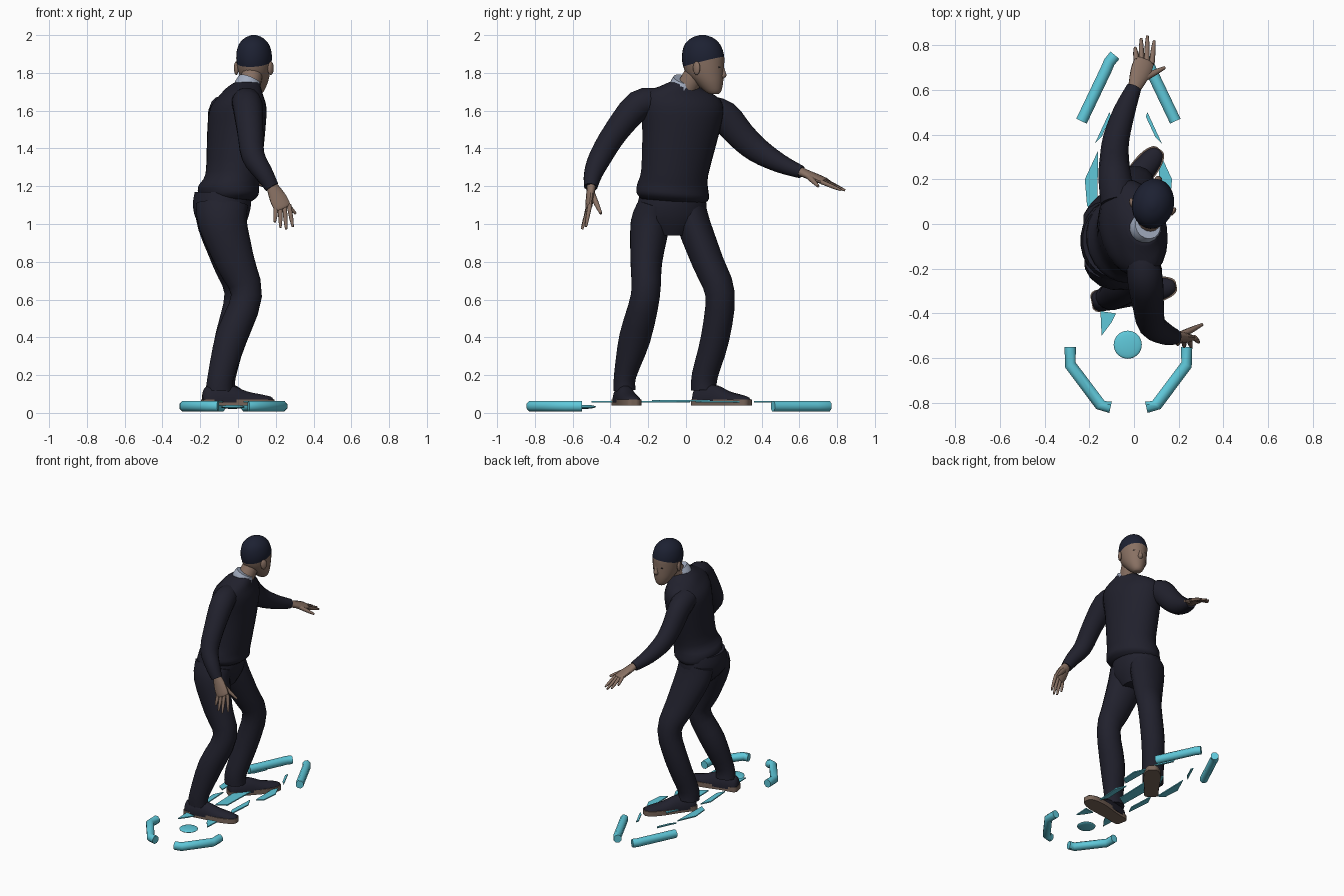
import bpy, bmesh
from math import sin, cos, pi, radians
from mathutils import Vector, Matrix

default_cube = bpy.data.objects.get("Cube")
if default_cube:
    bpy.data.objects.remove(default_cube, do_unlink=True)


def material(name, red, green, blue):
    mat = bpy.data.materials.new(name)
    mat.use_nodes = True
    color = (red, green, blue, 1)
    mat.diffuse_color = color
    shader = next(n for n in mat.node_tree.nodes if n.type == 'BSDF_PRINCIPLED')
    shader.inputs["Base Color"].default_value = color
    shader.inputs["Roughness"].default_value = 0.8
    return mat


NAVY = material("navy_cloth", .015, .015, .026)
HAIR = material("dark_hair", .012, .015, .032)
SKIN = material("skin", .25, .165, .125)
TEAL = material("teal_board", .115, .58, .70)
COLLAR = material("pale_collar", .36, .41, .52)
SOLE = material("brown_sole", .19, .13, .10)
EYE = material("dark_eye", .03, .025, .025)

X, Y, Z = Vector((1, 0, 0)), Vector((0, 1, 0)), Vector((0, 0, 1))


def finish(name, bm, mats, angle=50):
    bmesh.ops.recalc_face_normals(bm, faces=bm.faces)
    mesh = bpy.data.meshes.new(name)
    bm.to_mesh(mesh)
    bm.free()
    for mat in mats:
        mesh.materials.append(mat)
    mesh.shade_smooth()
    mesh.set_sharp_from_angle(angle=radians(angle))
    obj = bpy.data.objects.new(name, mesh)
    bpy.context.scene.collection.objects.link(obj)
    return obj


def spline(rows, steps):
    """Smooth interpolation through rows of section values."""
    rows = [Vector(row) for row in rows]
    result = []
    for i in range(len(rows) - 1):
        p, q = rows[i], rows[i + 1]
        before, after = rows[max(i - 1, 0)], rows[min(i + 2, len(rows) - 1)]
        for step in range(steps):
            t = step / steps
            m, n = (q - before) / 2, (after - p) / 2
            result.append(p * (2*t**3 - 3*t**2 + 1) + m * (t**3 - 2*t**2 + t)
                          + q * (3*t**2 - 2*t**3) + n * (t**3 - t**2))
    return result + [rows[-1]]


def loft_mesh(rows, ref, sides=16, steps=3, normal=None, floor=None):
    """Skin oval sections (x, y, z, half width along ref, half depth)."""
    bm = bmesh.new()
    rows = spline(rows, steps)
    centers = [Vector(row[:3]) for row in rows]
    rings = []
    for i, row in enumerate(rows):
        along = normal or centers[min(i + 1, len(rows) - 1)] - centers[max(i - 1, 0)]
        along = Vector(along).normalized()
        u = (ref - along * ref.dot(along)).normalized()
        v = along.cross(u)
        ring = []
        for k in range(sides):
            a = 2 * pi * (k + .5) / sides
            co = centers[i] + u * row[3] * cos(a) + v * row[4] * sin(a)
            if floor is not None:
                co.z = max(co.z, floor)
            ring.append(bm.verts.new(co))
        rings.append(ring)
    for low, high in zip(rings, rings[1:]):
        for k in range(sides):
            j = (k + 1) % sides
            bm.faces.new((low[k], low[j], high[j], high[k]))
    bm.faces.new(rings[0][::-1])
    bm.faces.new(rings[-1])
    return bm


def loft(name, rows, ref, mat, **options):
    return finish(name, loft_mesh(rows, ref, **options), [mat])


def ball(name, center, size, mat, turn=0):
    bm = bmesh.new()
    bmesh.ops.create_uvsphere(bm, u_segments=20, v_segments=12, radius=1)
    place = Matrix.Translation(center) @ Matrix.Rotation(turn, 4, 'Z')
    bm.transform(place @ Matrix.Diagonal((*size, 1)))
    return finish(name, bm, [mat])


# Sweater, twisted and dipping toward the leading shoulder
loft("sweater", [
    (-.06, -.07, 1.12, .17, .13), (-.05, -.07, 1.15, .195, .155),
    (-.05, -.07, 1.2, .19, .16), (-.025, -.06, 1.27, .18, .145),
    (-.01, -.03, 1.48, .205, .15), (0, -.02, 1.61, .225, .145),
    (.015, -.02, 1.68, .2, .11), (.03, -.02, 1.72, .12, .09),
    (.045, -.015, 1.745, .075, .07)],
    Vector((-.25, 1, -.1)), NAVY, normal=(0, .08, 1), sides=24)

# Trousers
loft("trouser_seat", [
    (-.08, -.07, 1.17, .15, .17), (-.085, -.075, 1.1, .155, .185),
    (-.085, -.08, 1.02, .135, .18), (-.07, -.08, .94, .08, .1)],
    X, NAVY, normal=(0, 0, -1), sides=24)
loft("rear_leg", [
    (-.085, -.165, 1.1, .14, .09), (-.08, -.19, 1, .13, .105),
    (-.015, -.21, .8, .105, .085), (.045, -.215, .62, .083, .078),
    (-.035, -.27, .4, .085, .085), (-.09, -.322, .2, .07, .06),
    (-.1, -.325, .12, .072, .06)], X, NAVY)
loft("leading_leg", [
    (-.1, .02, 1.1, .13, .085), (-.085, .04, 1, .13, .09),
    (-.03, .115, .8, .105, .085), (.01, .18, .63, .083, .08),
    (-.04, .155, .4, .082, .077), (-.085, .1, .2, .075, .07),
    (-.09, .095, .12, .075, .07)], X, NAVY)

# Sleeves
loft("rear_sleeve", [
    (.035, -.15, 1.65, .07, .07), (.05, -.25, 1.63, .08, .08),
    (.065, -.37, 1.49, .07, .068), (.08, -.45, 1.36, .062, .062),
    (.135, -.49, 1.27, .05, .05), (.18, -.505, 1.195, .038, .036)], X, NAVY)
loft("leading_sleeve", [
    (-.07, .1, 1.61, .075, .08), (-.085, .2, 1.57, .085, .075),
    (-.088, .29, 1.47, .078, .066), (-.08, .38, 1.39, .068, .06),
    (-.045, .5, 1.32, .05, .05), (0, .61, 1.275, .034, .034)], Z, NAVY)


def hand(name, wrist, knuckles, spread, tips, thumb):
    """Flat palm with four fingers fanned along spread, and a thumb."""
    wrist, knuckles, spread = Vector(wrist), Vector(knuckles), Vector(spread)
    middle = wrist.lerp(knuckles, .6)
    end = wrist.lerp(knuckles, 1.08)
    loft(name + "_palm", [(*wrist, .028, .024), (*middle, .046, .02),
                          (*knuckles, .046, .017), (*end, .036, .012)],
         spread, SKIN, sides=12)
    for i, tip in enumerate(tips):
        base = knuckles + spread * (i - 1.5) * .023
        bend = base.lerp(Vector(tip), .6)
        loft(f"{name}_finger_{i}", [(*base, .013, .012), (*bend, .011, .01),
                                    (*tip, .006, .006)], spread, SKIN, sides=8)
    root = wrist.lerp(knuckles, .3)
    bend = root.lerp(Vector(thumb), .6)
    loft(name + "_thumb", [(*root, .02, .018), (*bend, .014, .013),
                           (*thumb, .007, .007)], spread, SKIN, sides=8)


hand("rear_hand", (.175, -.5, 1.21), (.235, -.515, 1.09), (1, .2, .35),
     [(.195, -.54, 1.01), (.225, -.55, .98), (.255, -.55, .972), (.29, -.53, .985)],
     (.305, -.45, 1.055))
hand("leading_hand", (0, .6, 1.28), (.045, .725, 1.23), (1, -.25, -.2),
     [(.005, .79, 1.2), (.032, .83, 1.185), (.06, .842, 1.178), (.09, .82, 1.18)],
     (.138, .7, 1.2))

# Neck and shirt collar
loft("neck", [(.03, -.03, 1.66, .065, .06), (.06, .01, 1.73, .058, .058),
              (.08, .06, 1.82, .055, .055)], X, SKIN)
loft("collar", [(.048, -.026, 1.69, .082, .072), (.054, -.018, 1.73, .074, .07),
                (.062, -.008, 1.765, .06, .06)],
     X, COLLAR, normal=(.4, .3, 1))

# Head: local origin on the skull axis, face toward +y
turn = Matrix.Translation((.085, .09, 0)) @ Matrix.Rotation(radians(-12), 4, 'Z')
bm = loft_mesh([
    (0, .06, 1.688, .025, .025), (0, .053, 1.705, .042, .046),
    (0, .035, 1.745, .064, .072), (0, .013, 1.79, .08, .098),
    (0, .003, 1.84, .09, .11), (0, 0, 1.895, .094, .112),
    (0, -.003, 1.95, .08, .095), (0, -.003, 1.985, .048, .058),
    (0, -.003, 2, .012, .015)], X, sides=24, normal=(0, 0, 1))
hairline, tilt = Vector((0, -.11, 1.83)), Vector((0, -.25, 1))
bmesh.ops.bisect_plane(bm, geom=bm.verts[:] + bm.edges[:] + bm.faces[:],
                       plane_co=hairline, plane_no=tilt)
for face in bm.faces:
    face.material_index = int((face.calc_center_median() - hairline).dot(tilt) > 0)
bm.transform(turn)
finish("head", bm, [SKIN, HAIR])
loft("nose", [turn @ Vector((0, .1, 1.84)), turn @ Vector((0, .117, 1.805)),
              turn @ Vector((0, .118, 1.782)), turn @ Vector((0, .1, 1.77))]
     and [(*(turn @ Vector((0, y, z))), r, r) for y, z, r in
          ((.1, 1.845, .008), (.108, 1.81, .013), (.11, 1.785, .018), (.1, 1.768, .01))],
     X, SKIN, sides=8, normal=(0, 0, -1))
ball("mouth", turn @ Vector((0, .094, 1.745)), (.024, .012, .008), SOLE, radians(-12))
for side, label in ((-1, "right"), (1, "left")):
    ball(label + "_ear", turn @ Vector((side * .093, -.015, 1.825)),
         (.012, .022, .036), SKIN, radians(-12 - side * 25))
    ball(label + "_eye", turn @ Vector((side * .036, .099, 1.83)),
         (.014, .004, .006), EYE, radians(-12 - side * 20))


def shoe(name, heel, toe):
    heel, toe = Vector(heel), Vector(toe)
    across = (toe - heel).cross(Z).normalized()

    def rows(profile):
        return [(*heel.lerp(toe, t), w, h) for t, w, h in profile]

    loft(name + "_upper", rows([
        (.01, .025, .05), (.06, .045, .08), (.22, .053, .09), (.42, .054, .085),
        (.62, .056, .055), (.85, .05, .036), (.96, .032, .025), (.99, .015, .012)]),
        across, NAVY, floor=heel.z - .005)
    base = loft_mesh(rows([
        (0, .03, .02), (.06, .05, .02), (.3, .05, .02), (.65, .06, .02),
        (.85, .054, .02), (.97, .035, .02), (1, .015, .02)]), across)
    for v in base.verts:
        v.co.z = heel.z + (.012 if v.co.z > heel.z else -.022)
    finish(name + "_sole", base, [SOLE])


shoe("rear_shoe", (-.19, -.35, .06), (.19, -.275, .06))
shoe("leading_shoe", (-.115, .045, .06), (.115, .335, .06))

# Board: paired bumpers, shard plates and a round pad
AXIS = -.025


def plate(name, points, z):
    bm = bmesh.new()
    face = bm.faces.new([bm.verts.new((x, y, z)) for x, y in points])
    top = bmesh.ops.extrude_face_region(bm, geom=[face])["geom"]
    bmesh.ops.translate(bm, vec=Z * .008,
                        verts=[g for g in top if isinstance(g, bmesh.types.BMVert)])
    finish(name, bm, [TEAL], 30)


bumpers = {"rear": [(.26, -.55), (.26, -.63), (.125, -.81), (.08, -.82)],
           "front": [(.21, .46), (.1, .69), (.085, .725), (.06, .755)]}
shards = {"wing": [(.135, .33), (.195, .2), (.185, .08), (.14, .05)],
          "tip": [(.15, .36), (.085, .5), (.078, .48), (.12, .39)],
          "tail": [(.12, -.5), (.125, -.39), (.055, -.4), (.075, -.44)],
          "edge": [(.11, .02), (.145, -.05), (.13, -.24), (.1, -.18)]}
for side, label in ((-1, "right"), (1, "left")):
    for name, path in bumpers.items():
        loft(f"{name}_bumper_{label}",
             [(AXIS + side * x, y, .036, .03, .028) for x, y in path],
             Z, TEAL, sides=8, steps=1)
    for name, points in shards.items():
        plate(f"{name}_shard_{label}", [(AXIS + side * x, y) for x, y in points], .056)
plate("center_strip", [(-.06, -.18), (.01, -.14), (.02, .2), (-.03, .28), (-.07, .2)], .06)
ball("round_pad", (-.028, -.54, .032), (.063, .063, .011), TEAL)
